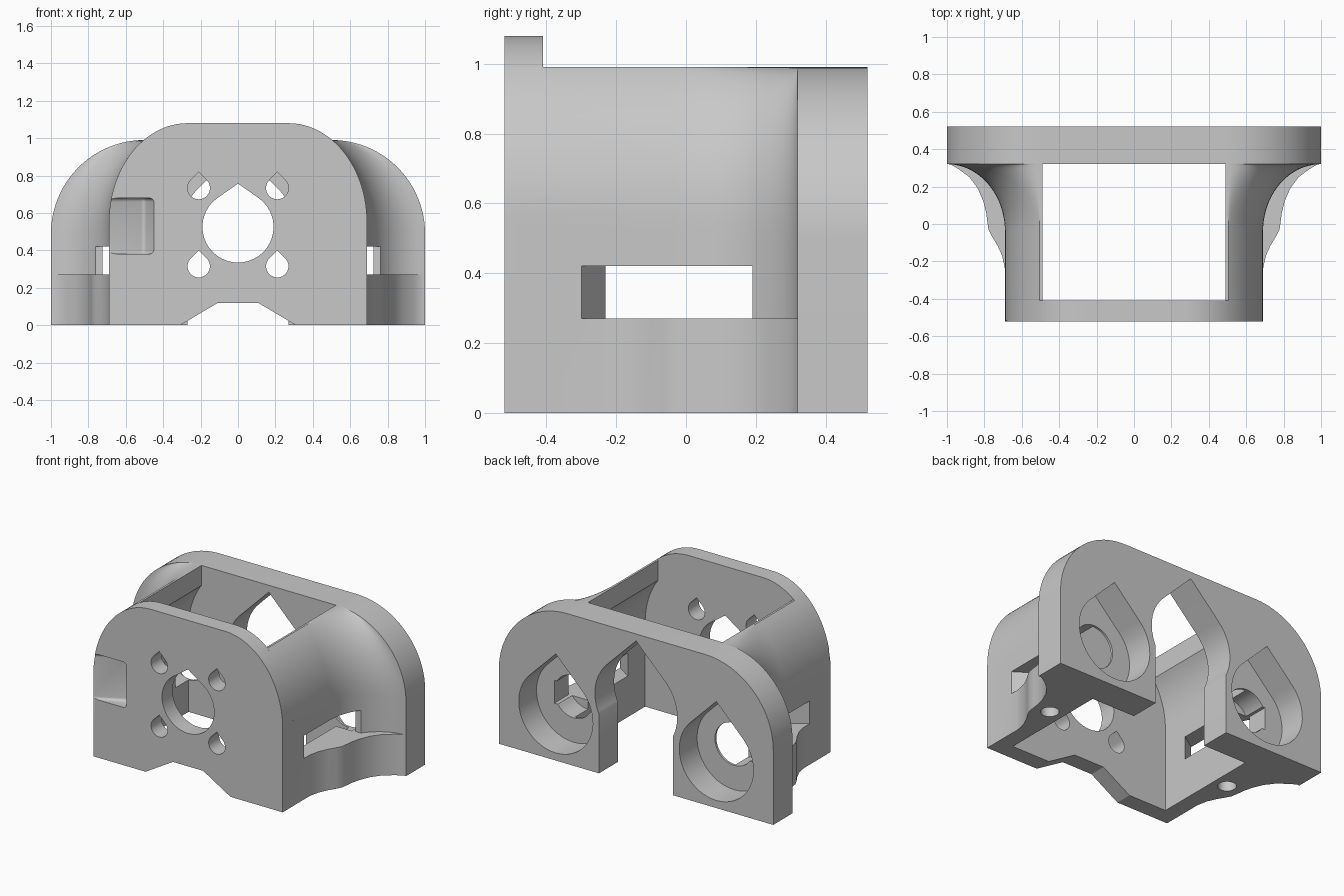
import bpy, bmesh
from math import sin, cos, acos, pi, sqrt

cube = bpy.data.objects.get("Cube")
if cube:
    bpy.data.objects.remove(cube, do_unlink=True)

grey = bpy.data.materials.new("light_grey")
grey.use_nodes = True
grey.diffuse_color = (0.58, 0.58, 0.58, 1)
grey.node_tree.nodes["Principled BSDF"].inputs["Base Color"].default_value = (0.58, 0.58, 0.58, 1)


def loft(name, rings):
    """Skin equal-length closed rings and cap both ends."""
    bm = bmesh.new()
    rows = [[bm.verts.new(p) for p in ring] for ring in rings]
    n = len(rows[0])
    for a, b in zip(rows, rows[1:]):
        for i in range(n):
            j = (i + 1) % n
            bm.faces.new((a[i], a[j], b[j], b[i]))
    bm.faces.new(rows[0])
    bm.faces.new(rows[-1])
    bmesh.ops.recalc_face_normals(bm, faces=bm.faces)
    mesh = bpy.data.meshes.new(name)
    bm.to_mesh(mesh)
    bm.free()
    mesh.materials.append(grey)
    ob = bpy.data.objects.new(name, mesh)
    bpy.context.collection.objects.link(ob)
    return ob


def slab_y(name, outline, y0, y1):
    """Extrude an (x, z) outline along y."""
    return loft(name, [[(x, y, z) for x, z in outline] for y in (y0, y1)])


def slab_z(name, outline, z0, z1):
    """Extrude an (x, y) outline along z."""
    return loft(name, [[(x, y, z) for x, y in outline] for z in (z0, z1)])


def rect(x0, x1, y0, y1):
    return [(x0, y0), (x1, y0), (x1, y1), (x0, y1)]


def circle(cx, cy, r, steps=32):
    return [(cx + r * cos(2 * pi * i / steps), cy + r * sin(2 * pi * i / steps)) for i in range(steps)]


def teardrop(cx, cz, r, peak=1.414, steps=40):
    """Circle with tangent lines rising to a point at peak * r."""
    a = acos(1 / peak)
    arc = [pi / 2 + a + (2 * pi - 2 * a) * i / steps for i in range(steps + 1)]
    return [(cx + r * cos(t), cz + r * sin(t)) for t in arc] + [(cx, cz + peak * r)]


def arch(half, flat, spring, top, base=0, steps=24):
    """Plate outline with straight sides and elliptical shoulders."""
    arc = [(flat + (half - flat) * cos(pi / 2 * i / steps),
            spring + (top - spring) * sin(pi / 2 * i / steps)) for i in range(steps + 1)]
    side = [(half, base)] + arc
    return side + [(-x, z) for x, z in reversed(side)]


def combine(target, other, operation):
    mod = target.modifiers.new(operation.lower(), 'BOOLEAN')
    mod.operation = operation
    mod.solver = 'EXACT'
    mod.object = other
    bpy.context.view_layer.objects.active = target
    bpy.ops.object.modifier_apply(modifier=mod.name)
    bpy.data.objects.remove(other, do_unlink=True)


# Flared body: the section blends from the front arch to the wide back arch
def front_x(z):
    return 0.27 + 0.42 * sqrt(1 - (max(z - 0.55, 0) / 0.53) ** 2)


def back_x(z):
    return 0.5 + 0.5 * sqrt(max(0, 1 - (max(z - 0.49, 0) / 0.5) ** 2))


def flare(y):
    t = min(max((y + 0.04) / 0.36, 0), 1)
    return 1 - sqrt(1 - t * t)


levels = [0] + [0.49 + 0.5 * sin(pi / 2 * i / 24) for i in range(25)]
stations = [-0.415] + [-0.04 + 0.36 * sin(pi / 2 * i / 20) for i in range(21)] + [0.325]
rings = []
for y in stations:
    f = flare(y)
    side = [(front_x(z) * (1 - f) + back_x(z) * f, z) for z in levels]
    rings.append([(x, y, z) for x, z in side] + [(-x, y, z) for x, z in reversed(side)])
housing = loft("motor_bracket", rings)

# Side ledges with a bulge for the screw holes
ledge = [(0.52, -0.3), (0.68, -0.3), (0.692, -0.23), (0.705, -0.17), (0.73, -0.115), (0.76, -0.065),
         (0.778, -0.03), (0.785, 0.02), (0.79, 0.06), (0.805, 0.12), (0.835, 0.19), (0.88, 0.25),
         (0.94, 0.295), (0.99, 0.325), (0.52, 0.325)]
for s in (1, -1):
    combine(housing, slab_z("side_ledge", [(s * x, y) for x, y in ledge], 0, 0.27), 'UNION')

# Hollow arched interior with a rectangular opening at the top
combine(housing, slab_y("interior_cutter", arch(0.585, 0.27, 0.55, 0.98, base=-0.1), -0.6, 0.6), 'DIFFERENCE')
combine(housing, slab_z("top_opening", rect(-0.49, 0.49, -0.6, 0.6), 0.3, 1.2), 'DIFFERENCE')

# Front and back plates
combine(housing, slab_y("front_plate", arch(0.69, 0.27, 0.55, 1.08), -0.52, -0.41), 'UNION')
combine(housing, slab_y("back_plate", arch(1.0, 0.5, 0.49, 0.99), 0.32, 0.52), 'UNION')

cutters = []

# Front plate: shaft hole, four screw holes and bottom notch
cutters.append(slab_y("shaft_hole", teardrop(0, 0.525, 0.19, 1.22), -0.6, -0.3))
for x in (-0.21, 0.21):
    for z in (0.315, 0.733):
        cutters.append(slab_y("front_screw_hole", teardrop(x, z, 0.06, steps=24), -0.6, -0.3))
notch = [(-0.35, -0.024), (-0.11, 0.118), (0.11, 0.118), (0.35, -0.024)]
cutters.append(slab_y("bottom_notch", notch, -0.6, -0.3))

# Back plate: central opening with a pointed top
cutters.append(slab_y("back_opening", teardrop(0, 0.52, 0.3), 0.2, 0.6))
cutters.append(slab_y("back_doorway", rect(-0.27, 0.27, -0.1, 0.5), 0.2, 0.6))

for s in (1, -1):
    # Rod pockets with their through holes
    cutters.append(slab_y("rod_pocket", teardrop(s * 0.585, 0.32, 0.27), 0.335, 0.6))
    cutters.append(slab_y("rod_hole", circle(s * 0.585, 0.35, 0.14), 0.185, 0.4))
    cutters.append(slab_y("rod_slot", rect(s * 0.5, s * 0.725, 0.27, 0.42), 0.18, 0.4))
    # Side slots with a slanted front end
    slot = [(s * 0.52, -0.187), (s * 0.585, -0.23), (s * 0.69, -0.3), (s * 1.1, -0.573),
            (s * 1.1, 0.19), (s * 0.52, 0.19)]
    cutters.append(slab_z("side_slot", slot, 0.27, 0.42))
    # Blind screw holes from below
    cutters.append(slab_z("ledge_screw_hole", circle(s * 0.68, 0.04, 0.055), -0.1, 0.2))

# Wedge-shaped cable recess on the front corner
recess = [(-0.73, -0.539), (-0.5, -0.43), (-0.44, -0.538)]
cable = slab_z("cable_recess", recess, 0.38, 0.68)
bev = cable.modifiers.new("round", 'BEVEL')
bev.width = 0.02
bev.segments = 4
cutters.append(cable)

for c in cutters:
    c.hide_render = True
    combine(housing, c, 'DIFFERENCE')

bpy.ops.object.select_all(action='DESELECT')
housing.select_set(True)
bpy.context.view_layer.objects.active = housing
bpy.ops.object.shade_smooth_by_angle(angle=0.5)
